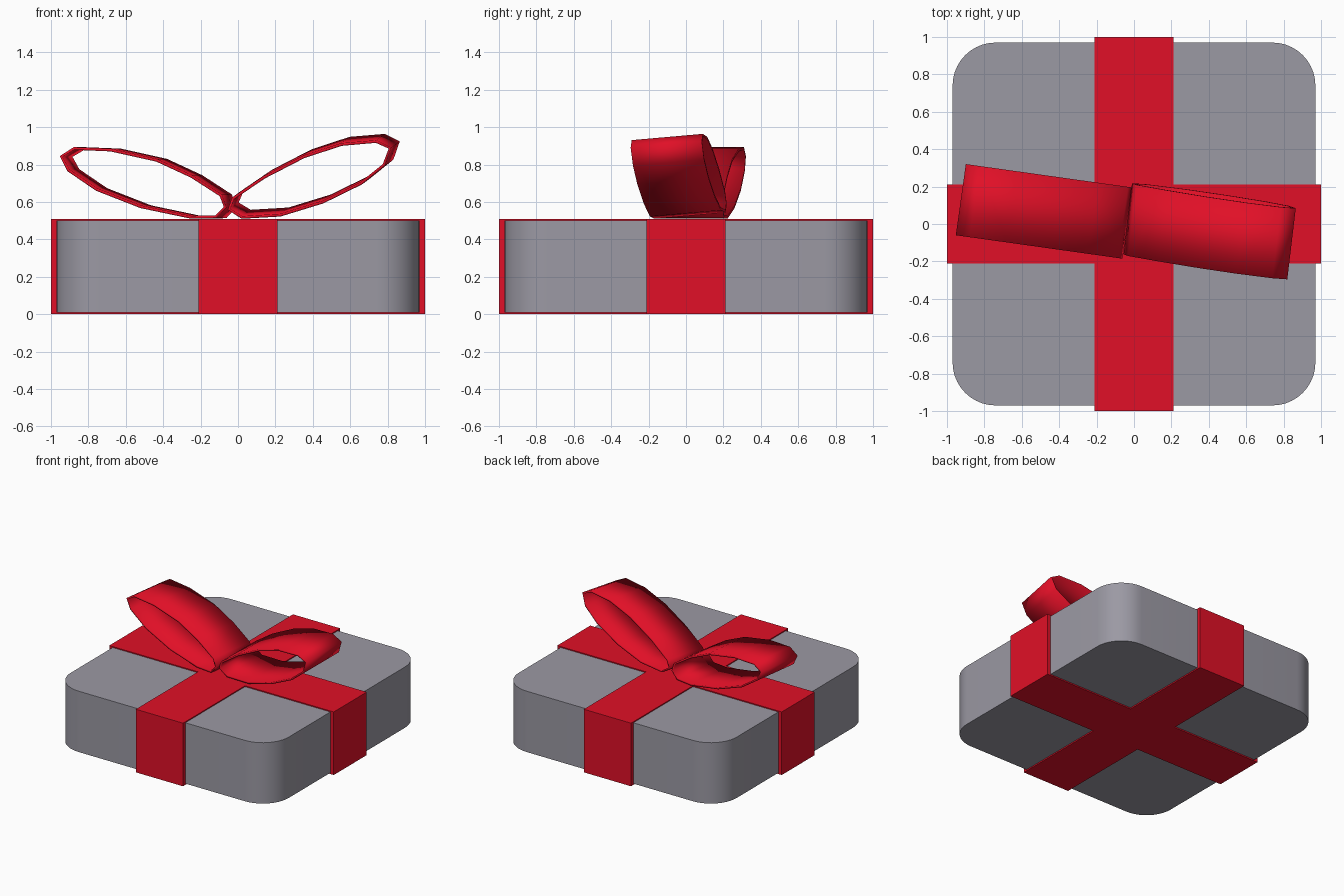
import bpy, bmesh, math
from mathutils import Matrix, Vector

cube = bpy.data.objects.get("Cube")
if cube:
    bpy.data.objects.remove(cube, do_unlink=True)


def make_material(name, rgb):
    mat = bpy.data.materials.new(name)
    mat.use_nodes = True
    mat.diffuse_color = (*rgb, 1)
    mat.node_tree.nodes["Principled BSDF"].inputs["Base Color"].default_value = (*rgb, 1)
    return mat


grey = make_material("wrapping grey", (0.33, 0.32, 0.37))
red = make_material("ribbon red", (0.75, 0.005, 0.02))


def add_object(name, bm, mat, smooth_angle=None):
    mesh = bpy.data.meshes.new(name)
    bmesh.ops.recalc_face_normals(bm, faces=bm.faces)
    bm.to_mesh(mesh)
    bm.free()
    mesh.materials.append(mat)
    obj = bpy.data.objects.new(name, mesh)
    bpy.context.collection.objects.link(obj)
    if smooth_angle:
        bpy.ops.object.select_all(action='DESELECT')
        obj.select_set(True)
        bpy.context.view_layer.objects.active = obj
        bpy.ops.object.shade_smooth_by_angle(angle=math.radians(smooth_angle))
    return obj


# Gift box: flat block with rounded upright edges
half, bottom, top = 0.97, 0.01, 0.5
bm = bmesh.new()
bmesh.ops.create_cube(bm, size=1)
bmesh.ops.scale(bm, vec=(2 * half, 2 * half, top - bottom), verts=bm.verts)
bmesh.ops.translate(bm, vec=(0, 0, (top + bottom) / 2), verts=bm.verts)
upright = [e for e in bm.edges if abs(e.verts[0].co.z - e.verts[1].co.z) > 0.1]
bmesh.ops.bevel(bm, geom=upright, offset=0.23, segments=10, profile=0.5, affect='EDGES')
add_object("gift_box", bm, grey, 30)

# Ribbon wrap: cross outline extruded around the whole box
w = 0.21
arm = [(w, w), (w, 1), (-w, 1)]
bm = bmesh.new()
outline = []
for quarter in range(4):
    turn = Matrix.Rotation(quarter * math.pi / 2, 3, 'Z')
    outline += [bm.verts.new(turn @ Vector((x, y, 0))) for x, y in arm]
base = bm.faces.new(outline)
walls = bmesh.ops.extrude_face_region(bm, geom=[base], use_keep_orig=True)
raised = [v for v in walls["geom"] if isinstance(v, bmesh.types.BMVert)]
bmesh.ops.translate(bm, vec=(0, 0, 0.508), verts=raised)
add_object("ribbon_wrap", bm, red)


# Bow loops: closed bands, yawed and rolled about the knot
def bow_loop(name, profile, yaw, roll, shift_y):
    bm = bmesh.new()
    mid_z = 0.73
    pose = (Matrix.Translation((0, shift_y, mid_z))
            @ Matrix.Rotation(math.radians(yaw), 4, 'Z')
            @ Matrix.Rotation(math.radians(roll), 4, 'X'))
    rims = [[bm.verts.new(pose @ Vector((x, side * 0.192, z - mid_z))) for x, z in profile]
            for side in (-1, 1)]
    for i in range(len(profile)):
        j = (i + 1) % len(profile)
        bm.faces.new((rims[0][i], rims[0][j], rims[1][j], rims[1][i]))
    obj = add_object(name, bm, red, 65)
    band = obj.modifiers.new("thickness", 'SOLIDIFY')
    band.thickness = 0.015
    band.offset = -1


bow_loop("bow_loop_right",
         [(-0.06, 0.64), (-0.22, 0.743), (-0.41, 0.83), (-0.66, 0.885),
          (-0.86, 0.893), (-0.935, 0.845), (-0.895, 0.765), (-0.74, 0.66),
          (-0.5, 0.567), (-0.23, 0.511), (-0.09, 0.513), (-0.035, 0.57)],
         -8, 0, 0)
bow_loop("bow_loop_left",
         [(-0.035, 0.575), (-0.01, 0.64), (0.16, 0.755), (0.375, 0.865), (0.58, 0.932),
          (0.77, 0.948), (0.85, 0.908), (0.815, 0.81), (0.69, 0.71),
          (0.48, 0.608), (0.25, 0.538), (0.04, 0.526)],
         -6.8, 5, 0.01)
